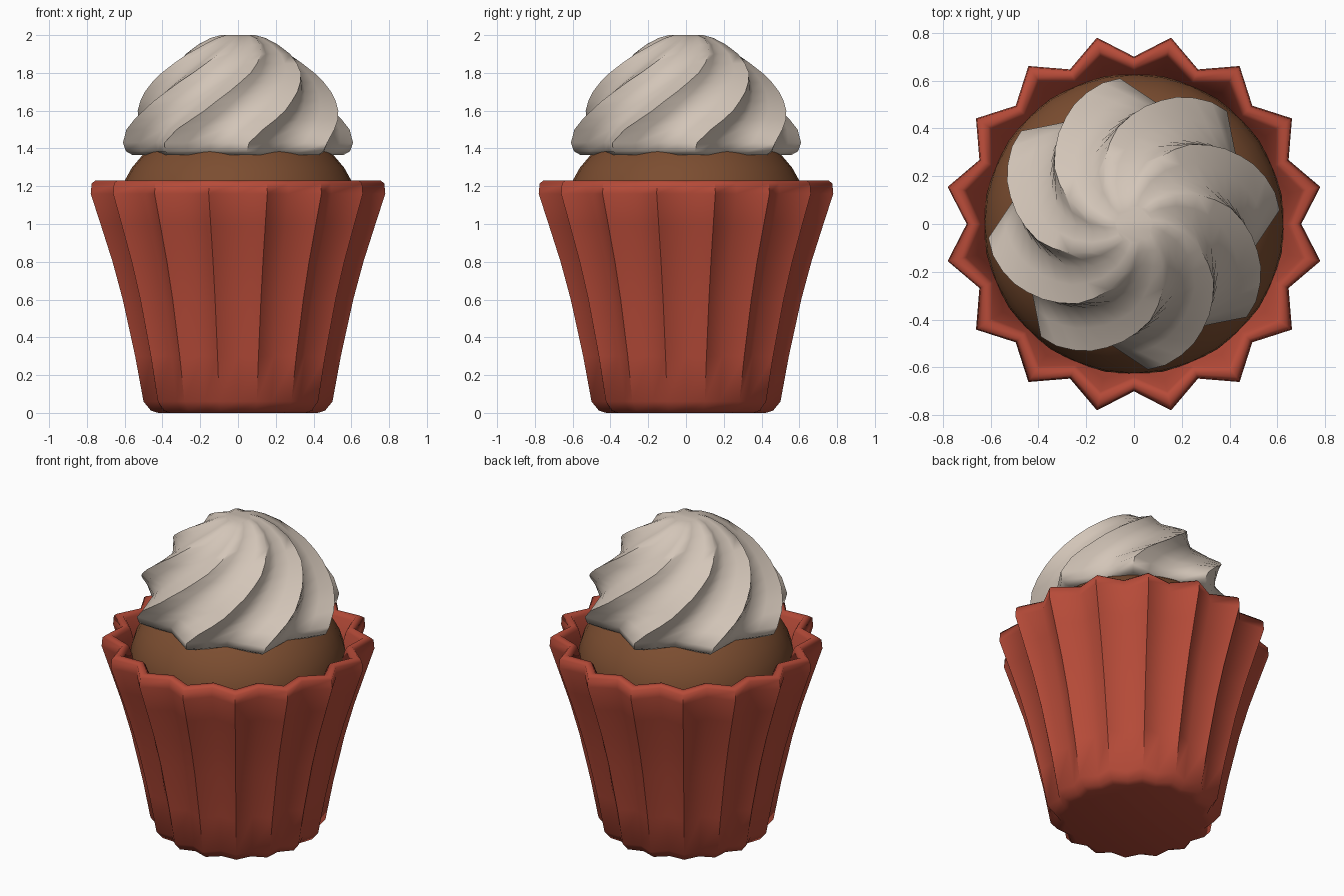
import bpy, bmesh, math

if "Cube" in bpy.data.objects:
    bpy.data.objects.remove(bpy.data.objects["Cube"])


def material(name, rgb):
    m = bpy.data.materials.new(name)
    m.diffuse_color = (*rgb, 1)
    m.use_nodes = True
    m.node_tree.nodes["Principled BSDF"].inputs["Base Color"].default_value = m.diffuse_color
    return m


RED = material("red_paper", (0.47, 0.07, 0.04))
BROWN = material("brown_cake", (0.20, 0.075, 0.03))
CREAM = material("cream_icing", (0.65, 0.56, 0.48))


def star_ring(points, tip, valley, z, start, sub):
    """Star outline: tips and valleys joined by straight runs of `sub` steps."""
    corners = []
    for i in range(points * 2):
        a = math.radians(start) + math.pi * i / points
        r = valley if i % 2 else tip
        corners.append((r * math.cos(a), r * math.sin(a)))
    ring = []
    for i, p in enumerate(corners):
        q = corners[(i + 1) % len(corners)]
        for s in range(sub):
            t = s / sub
            ring.append((p[0] + (q[0] - p[0]) * t, p[1] + (q[1] - p[1]) * t, z))
    return ring


def loft(name, rings, mat, angle):
    """Skin a stack of equal rings and cap both ends."""
    bm = bmesh.new()
    rows = [[bm.verts.new(p) for p in ring] for ring in rings]
    n = len(rows[0])
    for a, b in zip(rows, rows[1:]):
        for i in range(n):
            j = (i + 1) % n
            bm.faces.new((a[i], a[j], b[j], b[i]))
    bm.faces.new(rows[0][::-1])
    bm.faces.new(rows[-1])
    bmesh.ops.recalc_face_normals(bm, faces=bm.faces)
    me = bpy.data.meshes.new(name)
    bm.to_mesh(me)
    bm.free()
    me.materials.append(mat)
    ob = bpy.data.objects.new(name, me)
    bpy.context.collection.objects.link(ob)
    bpy.ops.object.select_all(action='DESELECT')
    ob.select_set(True)
    bpy.context.view_layer.objects.active = ob
    bpy.ops.object.shade_smooth_by_angle(angle=math.radians(angle))
    return ob


# Pleated paper cup: up the outside, over the rim, down the inside (z, tip, valley)
cup = [(0, .43, .40), (.012, .47, .43), (.06, .51, .46), (.3, .555, .50),
       (.6, .622, .555), (.8, .677, .60), (1.0, .742, .655), (1.16, .795, .70),
       (1.215, .79, .695), (1.23, .77, .68), (1.23, .735, .655),
       (1.21, .715, .64), (1.1, .66, .61), (.95, .60, .56)]
loft("paper_cup", [star_ring(16, t, v, z, 11.25, 1) for z, t, v in cup], RED, 60)

# Cake dome: squashed ball with its lower part inside the cup
cake = []
for i in range(13):
    a = math.radians(-30 + i * 9.5)
    r = 0.63 * math.cos(a)
    cake.append(star_ring(16, r, r, 1.09 + 0.46 * math.sin(a), 0, 1))
loft("cake", cake, BROWN, 60)

# Swirled icing: eight-pointed star rings, twisting as they rise (z, tip, twist)
icing = [(1.37, .50, 0), (1.365, .56, 0), (1.385, .595, 0), (1.43, .612, 1),
         (1.5, .605, 8), (1.55, .585, 15), (1.6, .56, 22), (1.65, .53, 28),
         (1.7, .495, 35), (1.75, .455, 42), (1.8, .41, 50), (1.85, .355, 57),
         (1.9, .295, 65), (1.95, .215, 74), (1.985, .145, 81), (2.0, .09, 86)]
loft("icing_swirl", [star_ring(8, t, t * 0.81, z, 4.5 + w, 2) for z, t, w in icing],
     CREAM, 60)
